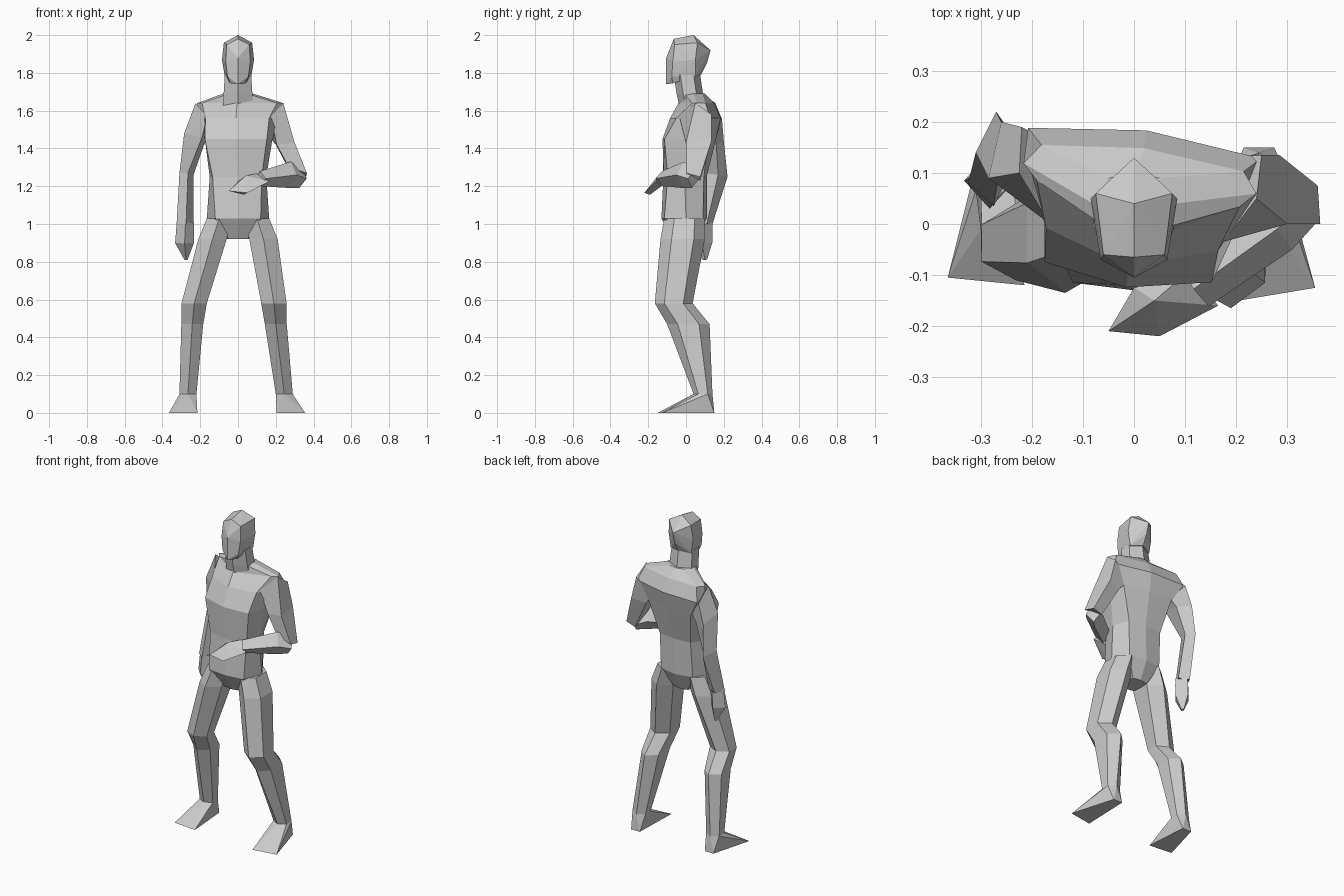
import bpy, bmesh
from math import sin, cos, tau
from mathutils import Vector, Matrix

default = bpy.data.objects.get("Cube")
if default:
    bpy.data.objects.remove(default, do_unlink=True)

grey = bpy.data.materials.new("plain grey")
grey.use_nodes = True
COLOUR = (0.6, 0.6, 0.6, 1)
grey.diffuse_color = COLOUR
grey.node_tree.nodes["Principled BSDF"].inputs["Base Color"].default_value = COLOUR


def finish(name, bm):
    """Turn a bmesh into a flat shaded object."""
    bmesh.ops.recalc_face_normals(bm, faces=bm.faces)
    mesh = bpy.data.meshes.new(name)
    bm.to_mesh(mesh)
    bm.free()
    mesh.materials.append(grey)
    obj = bpy.data.objects.new(name, mesh)
    bpy.context.collection.objects.link(obj)
    return obj


def loft(name, rings):
    """Skin a list of equal sized point rings and cap both ends."""
    bm = bmesh.new()
    loops = [[bm.verts.new(p) for p in ring] for ring in rings]
    n = len(loops[0])
    for low, high in zip(loops, loops[1:]):
        for i in range(n):
            j = (i + 1) % n
            bm.faces.new((low[i], low[j], high[j], high[i]))
    bm.faces.new(loops[0])
    bm.faces.new(loops[-1])
    return finish(name, bm)


def hull(name, points):
    """Wrap a convex faceted shell around points."""
    bm = bmesh.new()
    for p in points:
        bm.verts.new(p)
    bmesh.ops.convex_hull(bm, input=bm.verts)
    loose = [v for v in bm.verts if not v.link_faces]
    bmesh.ops.delete(bm, geom=loose, context='VERTS')
    bmesh.ops.dissolve_limit(bm, angle_limit=0.02, verts=bm.verts, edges=bm.edges)
    return finish(name, bm)


def hexagon(x, z, half, front, back):
    """Level six sided ring with an edge line at the front and back."""
    mid, depth = (front + back) / 2, (back - front) / 2
    return [(x + half / 0.866 * sin(i * tau / 6), mid - depth * cos(i * tau / 6), z)
            for i in range(6)]


def limb(name, stations, ref):
    """Diamond section tube; each station is (point, half width, half depth)."""
    pts = [Vector(s[0]) for s in stations]
    rings = []
    for i, (_, w, d) in enumerate(stations):
        along = (pts[min(i + 1, len(pts) - 1)] - pts[max(i - 1, 0)]).normalized()
        side = along.cross(Vector(ref)).normalized()
        other = along.cross(side)
        rings.append([pts[i] + side * w, pts[i] + other * d,
                      pts[i] - side * w, pts[i] - other * d])
    return loft(name, rings)


def body_ring(z, front, front_corner, front_half, side_y, side_half,
              back_corner, back_half, back, twist=0):
    """Eight sided torso ring, symmetric before being twisted about z."""
    half = [(front_half, front_corner), (side_half, side_y), (back_half, back_corner)]
    flat = [(0, front)] + half + [(0, back)] + [(-x, y) for x, y in reversed(half)]
    turn = Matrix.Rotation(twist, 3, 'Z')
    return [turn @ Vector((x, y, z)) for x, y in flat]


# Torso: crotch, hips, waist, chest, shoulder blades, shoulder tops, neck base
loft("torso", [
    body_ring(0.92, -0.07, -0.06, 0.05, 0, 0.055, 0.05, 0.05, 0.06),
    body_ring(1.03, -0.13, -0.115, 0.12, 0, 0.165, 0.09, 0.11, 0.11),
    body_ring(1.25, -0.12, -0.09, 0.13, 0, 0.15, 0.10, 0.11, 0.11, -0.05),
    body_ring(1.45, -0.125, -0.095, 0.165, 0.03, 0.18, 0.14, 0.16, 0.16, -0.12),
    body_ring(1.56, -0.085, -0.03, 0.17, 0.08, 0.22, 0.16, 0.23, 0.185, -0.13),
    body_ring(1.64, -0.04, 0.06, 0.20, 0.09, 0.23, 0.13, 0.20, 0.15, -0.13),
    body_ring(1.69, -0.03, -0.01, 0.05, 0.04, 0.08, 0.09, 0.05, 0.10),
])

# Neck
loft("neck", [hexagon(0, 1.62, 0.08, -0.035, 0.10),
              hexagon(0, 1.69, 0.076, -0.05, 0.09),
              hexagon(0, 1.79, 0.07, -0.065, 0.075)])

# Head: middle profile plus mirrored side points
profile = [(0.04, 2.0), (-0.065, 1.98), (-0.105, 1.88), (-0.105, 1.74),
           (0.08, 1.79), (0.11, 1.85), (0.13, 1.92)]
cheeks = [(0.06, -0.06, 1.95), (0.075, 0.06, 1.96), (0.085, 0.05, 1.87),
          (0.065, -0.07, 1.86), (0.055, -0.075, 1.78), (0.04, -0.07, 1.745),
          (0.07, 0.05, 1.78)]
hull("head", [(0, y, z) for y, z in profile]
     + [(s * x, y, z) for x, y, z in cheeks for s in (1, -1)])

# Legs and feet: the left knee reaches further forward than the right
for name, s, knee, knee_y, shin_y, ankle, toes in (
        ("left", 1, 0.19, -0.165, -0.10, 0.245, [(0.205, -0.15), (0.355, -0.125)]),
        ("right", -1, 0.232, -0.11, -0.06, 0.265, [(0.215, -0.12), (0.365, -0.105)])):
    ankle_ring = hexagon(s * ankle, 0.10, 0.045, 0.04, 0.14)
    loft(name + "_leg", [
        hexagon(s * 0.10, 1.03, 0.065, -0.115, 0.10),
        hexagon(s * 0.135, 0.92, 0.075, -0.135, 0.10),
        hexagon(s * knee, 0.58, 0.067, knee_y, 0.035),
        hexagon(s * (knee + 0.01), 0.47, 0.058, shin_y, 0.125),
        ankle_ring,
    ])
    sole = toes + [(ankle - 0.03, 0.15), (ankle + 0.03, 0.15)]
    hull(name + "_foot", ankle_ring + [(s * x, y, 0) for x, y in sole])

# Right arm hangs behind the hip: shoulder, upper arm, elbow, wrist
loft("right_arm", [
    [(-0.225, 0.10, 1.64), (-0.22, 0.19, 1.56), (-0.14, 0.15, 1.47), (-0.165, 0.0, 1.57)],
    [(-0.285, 0.09, 1.48), (-0.26, 0.20, 1.44), (-0.18, 0.16, 1.42), (-0.19, 0.04, 1.46)],
    [(-0.31, 0.14, 1.27), (-0.27, 0.22, 1.25), (-0.235, 0.17, 1.26), (-0.265, 0.10, 1.27)],
    [(-0.325, 0.08, 1.0), (-0.295, 0.14, 1.0), (-0.235, 0.11, 1.0), (-0.275, 0.035, 1.0)],
])
limb("right_hand", [
    ((-0.278, 0.09, 1.01), 0.046, 0.05),
    ((-0.283, 0.085, 0.90), 0.05, 0.055),
    ((-0.275, 0.10, 0.81), 0.008, 0.012),
], (0, 1, 0))

# Left arm bends across the waist: shoulder, upper arm, elbow
loft("left_upper_arm", [
    [(0.24, 0.05, 1.64), (0.25, 0.135, 1.58), (0.15, 0.13, 1.48), (0.175, -0.035, 1.57)],
    [(0.30, 0.0, 1.43), (0.285, 0.135, 1.44), (0.20, 0.11, 1.42), (0.205, 0.0, 1.42)],
    [(0.365, 0.0, 1.27), (0.36, 0.075, 1.25), (0.30, 0.075, 1.23), (0.27, 0.0, 1.30)],
])
limb("left_forearm", [
    ((0.335, 0.04, 1.24), 0.042, 0.05),
    ((0.28, -0.01, 1.26), 0.05, 0.07),
    ((0.12, -0.125, 1.24), 0.045, 0.04),
], (0, 0, 1))
hull("left_hand", [
    (0.11, -0.09, 1.27), (0.165, -0.16, 1.225), (0.10, -0.13, 1.20),
    (0.0, -0.125, 1.225), (0.04, -0.15, 1.255),
    (-0.05, -0.21, 1.175), (0.05, -0.22, 1.165), (0.03, -0.19, 1.155),
])
